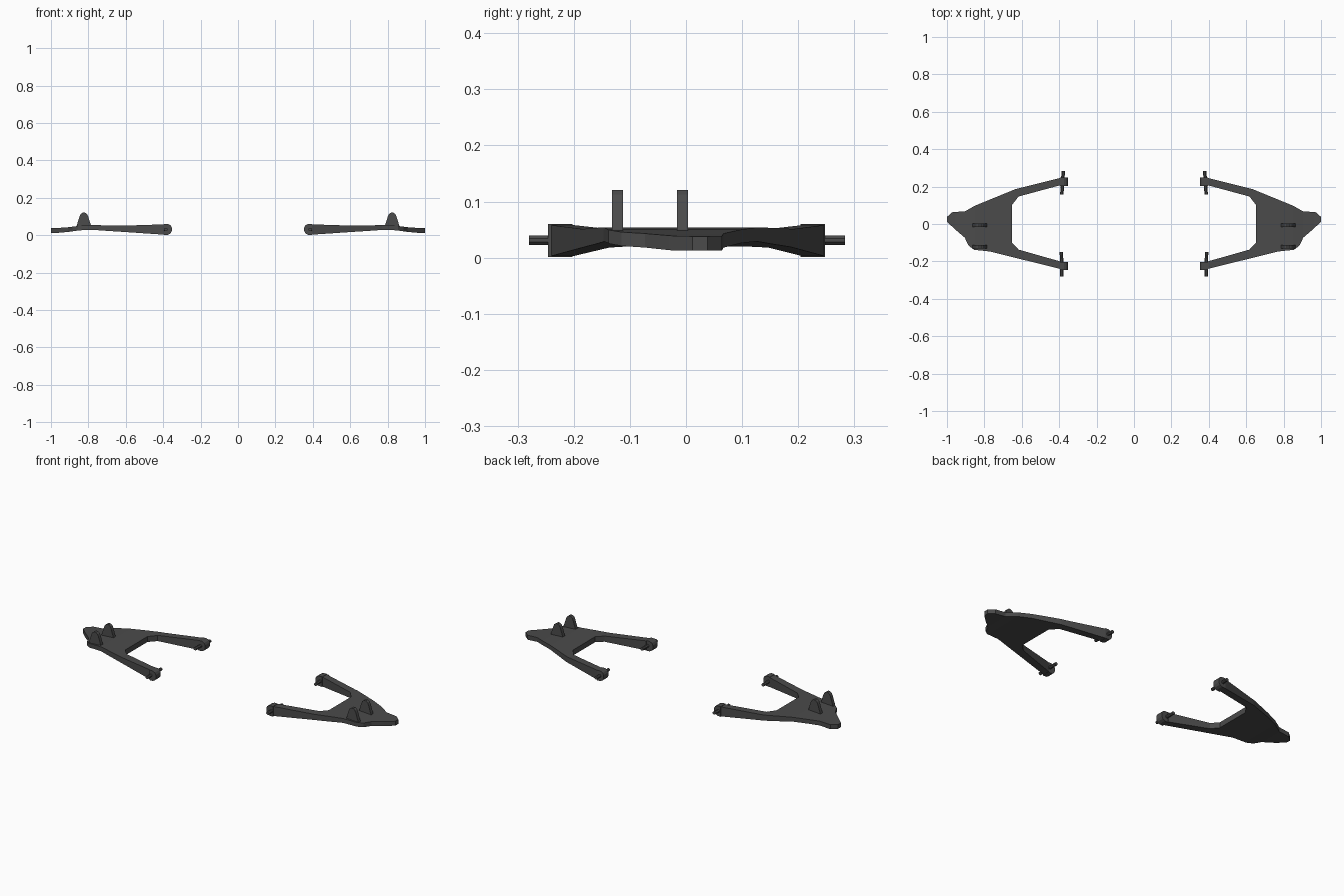
import bpy, bmesh, math
from mathutils import Vector

if "Cube" in bpy.data.objects:
    bpy.data.objects.remove(bpy.data.objects["Cube"])

dark = bpy.data.materials.new("dark_metal")
dark.diffuse_color = (0.07, 0.07, 0.07, 1)
dark.use_nodes = True
dark.node_tree.nodes["Principled BSDF"].inputs["Base Color"].default_value = dark.diffuse_color


def finish(name, bm):
    """Turn a bmesh into a flat shaded object mirrored across x = 0."""
    bmesh.ops.recalc_face_normals(bm, faces=bm.faces[:])
    me = bpy.data.meshes.new(name)
    bm.to_mesh(me)
    bm.free()
    me.materials.append(dark)
    ob = bpy.data.objects.new(name, me)
    bpy.context.collection.objects.link(ob)
    ob.modifiers.new("Mirror", 'MIRROR').use_mirror_merge = False
    return ob


def prism(points, depth):
    """Extrude a closed 3D polygon along a vector."""
    bm = bmesh.new()
    face = bm.faces.new([bm.verts.new(p) for p in points])
    ext = bmesh.ops.extrude_face_region(bm, geom=[face], use_keep_orig=True)
    verts = [e for e in ext["geom"] if isinstance(e, bmesh.types.BMVert)]
    bmesh.ops.translate(bm, vec=Vector(depth), verts=verts)
    return bm


# Wishbone plate: plan outline, thickness varying along x
outline = [(0.395, 0.246), (0.635, 0.186), (0.735, 0.145), (0.85, 0.098), (0.905, 0.067),
           (0.97, 0.064), (1.0, 0.038), (1.0, 0.012), (0.955, -0.03), (0.905, -0.073),
           (0.885, -0.115), (0.855, -0.138), (0.77, -0.147), (0.71, -0.162), (0.395, -0.24),
           (0.395, -0.2), (0.617, -0.137), (0.652, -0.1), (0.652, 0.102),
           (0.617, 0.147), (0.395, 0.207)]
stations = [(0.395, 0.003, 0.058), (0.617, 0.018, 0.051), (0.71, 0.024, 0.053),
            (0.78, 0.029, 0.054), (0.85, 0.026, 0.05), (0.905, 0.018, 0.043),
            (0.96, 0.013, 0.039), (1.0, 0.013, 0.038)]


def heights(x):
    for (xa, ba, ta), (xb, bb, tb) in zip(stations, stations[1:]):
        if x <= xb + 1e-5:
            f = (x - xa) / (xb - xa)
            return ba + (bb - ba) * f, ta + (tb - ta) * f
    return stations[-1][1:]


bm = prism([(x, y, 0) for x, y in outline], (0, 0, 1))
for x, _, _ in stations[1:-1]:
    bmesh.ops.bisect_plane(bm, geom=bm.verts[:] + bm.edges[:] + bm.faces[:],
                           plane_co=(x, 0, 0), plane_no=(1, 0, 0), dist=1e-5)
for v in bm.verts:
    v.co.z = heights(v.co.x)[1 if v.co.z > 0.5 else 0]
finish("wishbone_plate", bm)

# Rounded pivot bosses and pins at the inner ends
boss = [(0.396, 0.001), (0.374, 0.002), (0.36, 0.01), (0.354, 0.022), (0.354, 0.042),
        (0.36, 0.053), (0.374, 0.06), (0.396, 0.06)]
for label, y0, pin_a, pin_b in (
        ("rear", 0.204, (0.386, 0.157), (0.378, 0.283)),
        ("front", -0.246, (0.388, -0.15), (0.386, -0.28))):
    finish(label + "_pivot_boss", prism([(x, y0, z) for x, z in boss], (0, 0.044, 0)))
    ring = [(pin_a[0] + 0.01 * math.cos(a), pin_a[1], 0.031 + 0.009 * math.sin(a))
            for a in (math.tau * (i + 0.5) / 8 for i in range(8))]
    finish(label + "_pivot_pin",
           prism(ring, (pin_b[0] - pin_a[0], pin_b[1] - pin_a[1], 0)))

# Pair of upright damper brackets
tab = [(0.786, 0.035), (0.786, 0.052), (0.801, 0.1), (0.807, 0.113), (0.818, 0.121),
       (0.83, 0.121), (0.841, 0.113), (0.847, 0.1), (0.863, 0.05), (0.863, 0.035)]
for label, y0 in (("front", -0.132), ("rear", -0.016)):
    finish(label + "_damper_bracket", prism([(x, y0, z) for x, z in tab], (0, 0.02, 0)))
